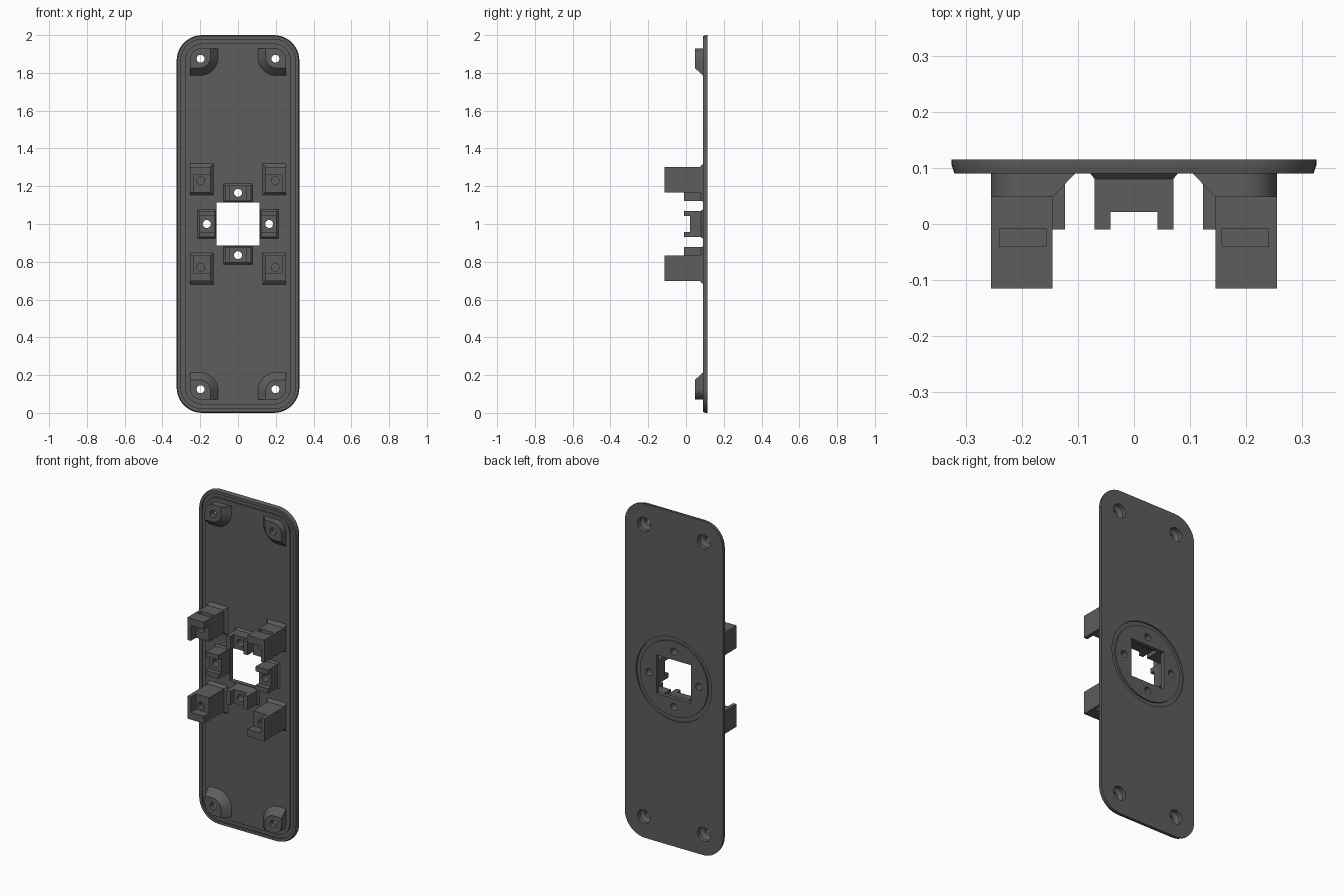
import bpy, bmesh, math

if "Cube" in bpy.data.objects:
    bpy.data.objects.remove(bpy.data.objects["Cube"])

grey = bpy.data.materials.new("dark_grey")
grey.diffuse_color = (0.11, 0.11, 0.11, 1)
grey.use_nodes = True
grey.node_tree.nodes["Principled BSDF"].inputs["Base Color"].default_value = grey.diffuse_color


def rounded(x0, x1, z0, z1, y, r=(0, 0, 0, 0), n=10):
    """Rounded rectangle loop; radii order: +x+z, -x+z, -x-z, +x-z."""
    pts = []
    for i, (cx, cz, sx, sz) in enumerate(((x1, z1, -1, -1), (x0, z1, 1, -1),
                                          (x0, z0, 1, 1), (x1, z0, -1, 1))):
        steps = n if r[i] > 0 else 0
        for k in range(steps + 1):
            a = math.pi / 2 * (i + (k / steps if steps else 0))
            pts.append((cx + sx * r[i] + r[i] * math.cos(a), y,
                        cz + sz * r[i] + r[i] * math.sin(a)))
    return pts


def circle(cx, cz, r, y, n=32):
    return [(cx + r * math.cos(2 * math.pi * k / n), y,
             cz + r * math.sin(2 * math.pi * k / n)) for k in range(n)]


def loft(name, loops, ring=False, swap=False):
    """Skin a row of loops; ring joins last to first instead of capping."""
    bm = bmesh.new()
    rows = [[bm.verts.new((p[2], p[1], p[0]) if swap else p) for p in lp] for lp in loops]
    n = len(rows[0])
    pairs = list(zip(rows, rows[1:])) + ([(rows[-1], rows[0])] if ring else [])
    for a, b in pairs:
        for i in range(n):
            j = (i + 1) % n
            bm.faces.new((a[i], a[j], b[j], b[i]))
    if not ring:
        bm.faces.new(rows[0])
        bm.faces.new(rows[-1])
    bmesh.ops.recalc_face_normals(bm, faces=bm.faces)
    me = bpy.data.meshes.new(name)
    bm.to_mesh(me)
    bm.free()
    me.materials.append(grey)
    ob = bpy.data.objects.new(name, me)
    ob.location.z = 1
    bpy.context.collection.objects.link(ob)
    return ob


def box(x0, x1, y0, y1, z0, z1, swap=False):
    return loft("cutter", [rounded(x0, x1, z0, z1, y0), rounded(x0, x1, z0, z1, y1)], swap=swap)


def drill(cx, cz, *steps):
    return loft("cutter", [circle(cx, cz, r, y) for y, r in steps])


def finish(ob, cutters, mirror=(False, False, False)):
    """Cut, mirror about the plate centre, bake and smooth."""
    for c in cutters:
        c.hide_render = True
        m = ob.modifiers.new("cut", 'BOOLEAN')
        m.operation, m.solver, m.object = 'DIFFERENCE', 'EXACT', c
    if any(mirror):
        m = ob.modifiers.new("mirror", 'MIRROR')
        m.use_axis = mirror
        m.use_mirror_merge = False
    bpy.context.view_layer.update()
    dg = bpy.context.evaluated_depsgraph_get()
    me = bpy.data.meshes.new_from_object(ob.evaluated_get(dg))
    ob.modifiers.clear()
    ob.data = me
    for c in cutters:
        bpy.data.objects.remove(c)
    bpy.ops.object.select_all(action='DESELECT')
    ob.select_set(True)
    bpy.context.view_layer.objects.active = ob
    bpy.ops.object.shade_smooth_by_angle(angle=math.radians(30))


def slab(inset, y):
    r = 0.135 - inset
    return rounded(-0.325 + inset, 0.325 - inset, -1 + inset, 1 - inset, y, (r,) * 4)


CORNER = ((0.0, 0.021), (0.075, 0.021), (0.09, 0.042), (0.14, 0.042))
THROUGH = ((-0.05, 0.021), (0.14, 0.021))

# Face plate: seal groove in front, round groove behind, window and screw holes
plate = loft("plate", [slab(0.005, 0.09), slab(0, 0.105), slab(0, 0.115)])
cuts = [loft("cutter", [slab(0.022, 0.08), slab(0.022, 0.099),
                        slab(0.045, 0.099), slab(0.045, 0.08)], ring=True),
        loft("cutter", [circle(0, 0, r, y, 64) for r, y in
                        ((0.25, 0.13), (0.25, 0.106), (0.225, 0.106), (0.225, 0.13))], ring=True),
        box(-0.115, 0.115, 0, 0.2, -0.115, 0.115)]
for s in (-1, 1):
    cuts += [drill(s * 0.198, t * 0.875, *CORNER) for t in (-1, 1)]
    cuts += [drill(0, s * 0.165, *THROUGH), drill(s * 0.165, 0, *THROUGH)]
finish(plate, cuts)

# Corner screw bosses with sloped inner flanks
boss = loft("corner_boss", [
    rounded(0.105, 0.255, 0.785, 0.93, 0.1, (0.06, 0, 0.1, 0)),
    rounded(0.105, 0.255, 0.785, 0.93, 0.09, (0.06, 0, 0.1, 0)),
    rounded(0.145, 0.255, 0.825, 0.93, 0.048, (0.06, 0, 0.06, 0))])
finish(boss, [drill(0.198, 0.875, *CORNER)], (True, False, True))

# Tall posts: flared foot, corner nest, blind screw hole and nut slot
post = loft("mounting_post", [
    rounded(0.13, 0.255, 0.153, 0.32, 0.1),
    rounded(0.13, 0.255, 0.153, 0.32, 0.09),
    rounded(0.145, 0.255, 0.168, 0.303, 0.075),
    rounded(0.145, 0.255, 0.168, 0.303, -0.115)])
finish(post, [box(0.1, 0.232, -0.2, -0.065, 0.1, 0.26),
              drill(0.198, 0.23, (-0.15, 0.021), (0.04, 0.021)),
              box(0.157, 0.24, -0.04, -0.008, 0.19, 0.4)], (True, False, True))

# Notched brackets around the window
for name, swap in (("upright_bracket", False), ("side_bracket", True)):
    br = loft(name, [rounded(-0.078, 0.078, 0.118, 0.215, 0.1),
                     rounded(-0.078, 0.078, 0.118, 0.215, 0.09),
                     rounded(-0.07, 0.07, 0.123, 0.205, 0.08),
                     rounded(-0.07, 0.07, 0.123, 0.205, -0.01)], swap=swap)
    hole = drill(0.165, 0, *THROUGH) if swap else drill(0, 0.165, *THROUGH)
    finish(br, [box(-0.042, 0.042, -0.1, 0.021, 0.05, 0.3, swap), hole],
           (swap, False, not swap))
